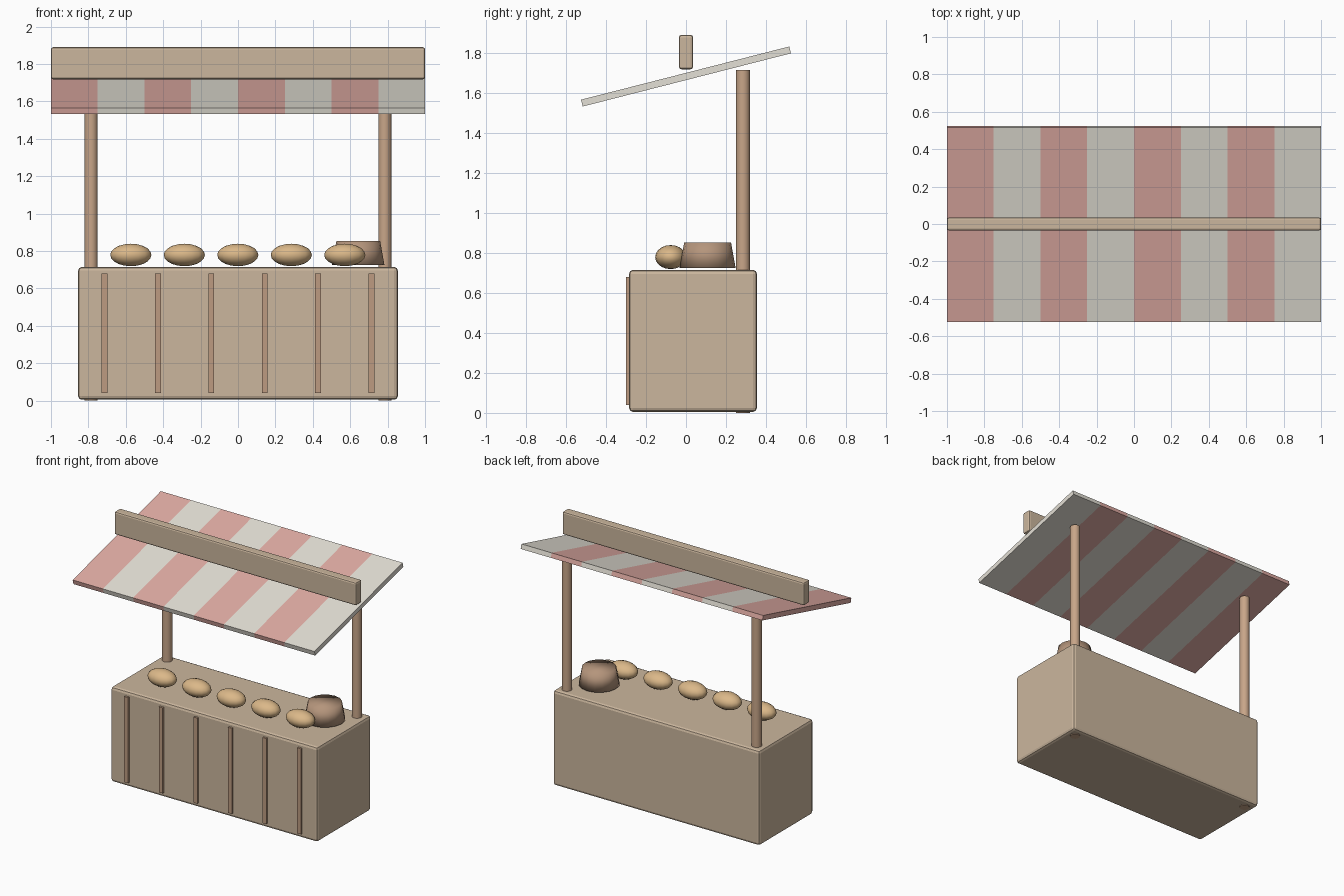
import bpy, bmesh, math
from mathutils import Matrix

if "Cube" in bpy.data.objects:
    bpy.data.objects.remove(bpy.data.objects["Cube"])


def material(name, rgb):
    m = bpy.data.materials.new(name)
    m.diffuse_color = (*rgb, 1)
    m.use_nodes = True
    m.node_tree.nodes["Principled BSDF"].inputs["Base Color"].default_value = m.diffuse_color
    return m


WOOD = material("light_wood", (0.60, 0.47, 0.34))
POST = material("post_wood", (0.58, 0.38, 0.25))
SLAT = material("slat_wood", (0.51, 0.33, 0.22))
BREAD = material("bread_crust", (0.71, 0.48, 0.25))
CLAY = material("basket_brown", (0.46, 0.30, 0.20))
RED = material("red_cloth", (0.745, 0.41, 0.37))
WHITE = material("white_cloth", (0.775, 0.745, 0.67))


def finish(bm, name, mats, smooth=False):
    bmesh.ops.recalc_face_normals(bm, faces=bm.faces)
    for f in bm.faces:
        f.smooth = smooth
    me = bpy.data.meshes.new(name)
    bm.to_mesh(me)
    bm.free()
    ob = bpy.data.objects.new(name, me)
    bpy.context.collection.objects.link(ob)
    for m in mats:
        me.materials.append(m)
    return ob


def box(name, lo, hi, mat, bevel=0.0):
    bm = bmesh.new()
    size = [b - a for a, b in zip(lo, hi)]
    mid = [(a + b) / 2 for a, b in zip(lo, hi)]
    bmesh.ops.create_cube(bm, size=1, matrix=Matrix.Translation(mid) @ Matrix.Diagonal((*size, 1)))
    ob = finish(bm, name, [mat])
    if bevel:
        mod = ob.modifiers.new("soft_edges", 'BEVEL')
        mod.width = bevel
        mod.segments = 2
    return ob


def cone(name, x, y, z0, z1, r0, r1, sides, mat):
    bm = bmesh.new()
    bmesh.ops.create_cone(bm, cap_ends=True, segments=sides, radius1=r0, radius2=r1, depth=z1 - z0,
                          matrix=Matrix.Translation((x, y, (z0 + z1) / 2)))
    return finish(bm, name, [mat], smooth=True)


# Counter and the thin slats on its front
box("counter", (-0.855, -0.285, 0.005), (0.855, 0.355, 0.715), WOOD, 0.02)
for i in range(6):
    x = -0.715 + i * 0.286
    box(f"front_slat_{i + 1}", (x - 0.016, -0.30, 0.04), (x + 0.016, -0.27, 0.68), SLAT)

# Two back posts holding the awning
for side, x in (("left", -0.785), ("right", 0.785)):
    post = cone(f"{side}_post", x, 0.285, 0, 1.715, 0.035, 0.035, 16, POST)
    with bpy.context.temp_override(object=post, active_object=post, selected_objects=[post],
                                   selected_editable_objects=[post]):
        bpy.ops.object.shade_smooth_by_angle(angle=math.radians(40))

# Tilted awning: one slab cut into eight striped bands
bm = bmesh.new()
bmesh.ops.create_cube(bm, size=1, matrix=Matrix.Diagonal((2, 1.075, 0.035, 1)))
for i in range(1, 8):
    bmesh.ops.bisect_plane(bm, geom=bm.verts[:] + bm.edges[:] + bm.faces[:],
                           plane_co=(-1 + i * 0.25, 0, 0), plane_no=(1, 0, 0))
for f in bm.faces:
    x = f.calc_center_median().x
    f.material_index = min(7, max(0, int((x + 1) / 0.25))) % 2
bm.transform(Matrix.Translation((0, 0, 1.682)) @ Matrix.Rotation(0.25, 4, 'X'))
finish(bm, "awning", [RED, WHITE])

# Blank sign board above the awning
box("sign_board", (-1, -0.035, 1.718), (1, 0.035, 1.89), WOOD, 0.012)

# Row of bread loaves
for i in range(5):
    bm = bmesh.new()
    bmesh.ops.create_uvsphere(bm, u_segments=16, v_segments=10, radius=1,
                              matrix=Matrix.Translation((-0.573 + i * 0.286, -0.077, 0.779))
                              @ Matrix.Diagonal((0.11, 0.077, 0.06, 1)))
    finish(bm, f"bread_loaf_{i + 1}", [BREAD], smooth=True)

# Tapered basket on the right end of the counter
cone("basket", 0.643, 0.108, 0.725, 0.853, 0.14, 0.117, 16, CLAY)
